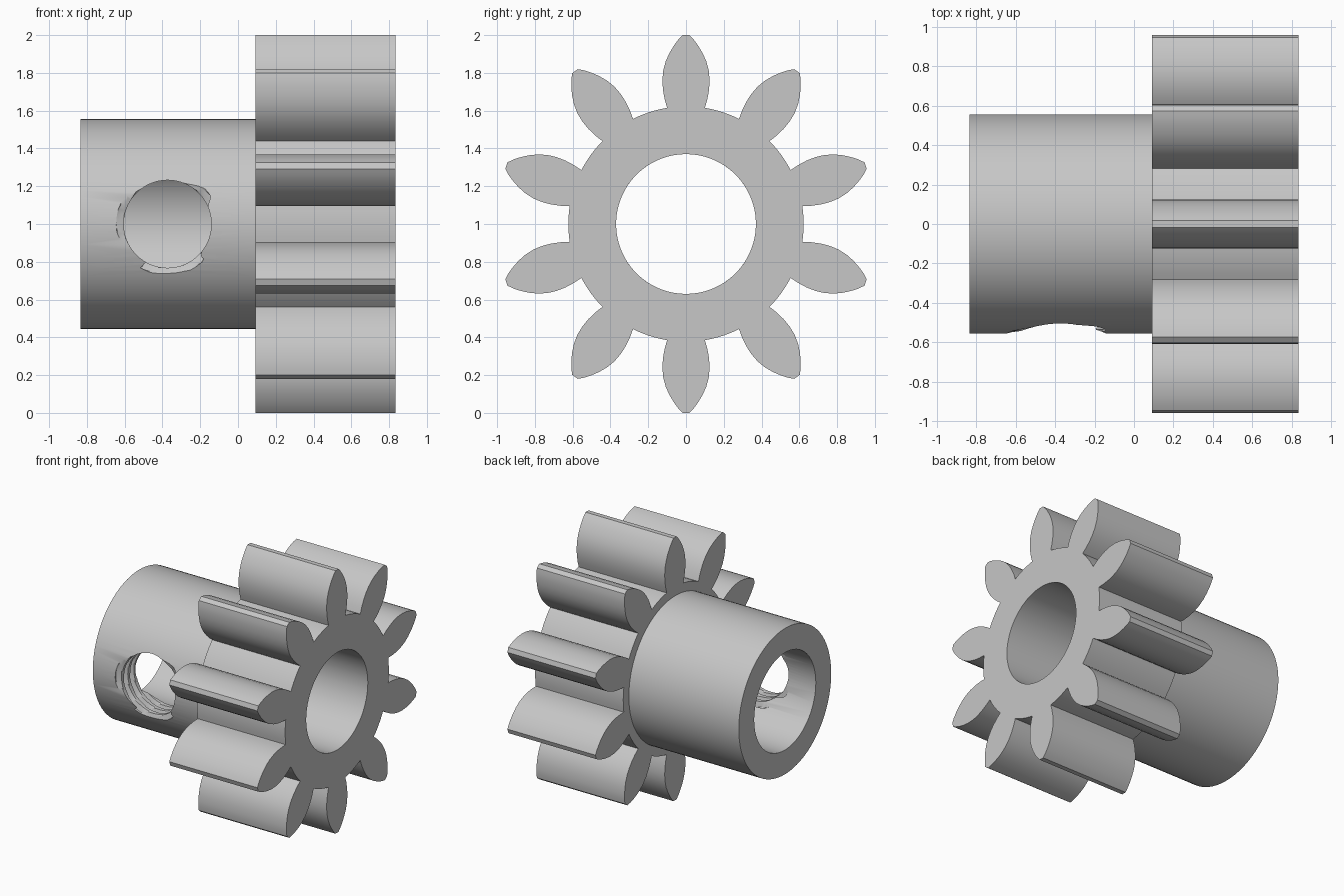
import bpy, bmesh
from math import sin, cos, pi, atan2, tau

if "Cube" in bpy.data.objects:
    bpy.data.objects.remove(bpy.data.objects["Cube"], do_unlink=True)

TEETH = 10
BORE, HUB_R, ROOT_R = 0.37, 0.555, 0.623
X_MIN, X_STEP, X_MAX = -0.833, 0.092, 0.833
AXIS_Z = 1.0

steel = bpy.data.materials.new("light grey steel")
steel.use_nodes = True
steel.diffuse_color = (0.57, 0.57, 0.57, 1)
steel.node_tree.nodes["Principled BSDF"].inputs["Base Color"].default_value = (0.57, 0.57, 0.57, 1)


def to_object(bm, name):
    bmesh.ops.recalc_face_normals(bm, faces=bm.faces[:])
    mesh = bpy.data.meshes.new(name)
    bm.to_mesh(mesh)
    bm.free()
    obj = bpy.data.objects.new(name, mesh)
    bpy.context.collection.objects.link(obj)
    mesh.materials.append(steel)
    return obj


def activate(obj):
    bpy.ops.object.select_all(action='DESELECT')
    obj.select_set(True)
    bpy.context.view_layer.objects.active = obj


def polar(bm, x, radius, angle, side=0.0):
    """Point around the shaft axis, shifted sideways across the radius."""
    y = radius * sin(angle) + side * cos(angle)
    z = radius * cos(angle) - side * sin(angle)
    return bm.verts.new((x, y, AXIS_Z + z))


def ring_faces(bm, x, outer_r, angles):
    outer = [polar(bm, x, outer_r, a) for a in angles]
    inner = [polar(bm, x, BORE, a) for a in angles]
    for i in range(len(angles)):
        bm.faces.new((outer[i - 1], outer[i], inner[i], inner[i - 1]))
    return outer


def extrude_x(bm, length):
    result = bmesh.ops.extrude_face_region(bm, geom=bm.faces[:])
    verts = [g for g in result["geom"] if isinstance(g, bmesh.types.BMVert)]
    bmesh.ops.translate(bm, verts=verts, vec=(length, 0, 0))


# Gear: ring with leaf-shaped teeth (radius, half width)
flank = [(0.66, 0.113), (0.71, 0.122), (0.76, 0.125), (0.81, 0.121), (0.86, 0.108),
         (0.905, 0.088), (0.945, 0.064), (0.975, 0.042), (1.0, 0.018)]
half_base = atan2(0.1, 0.615)
pitch_angle = tau / TEETH
BASE_STEPS, GAP_STEPS = 4, 6
angles = []
for t in range(TEETH):
    start = t * pitch_angle - half_base
    angles += [start + 2 * half_base * i / BASE_STEPS for i in range(BASE_STEPS)]
    gap = pitch_angle - 2 * half_base
    angles += [start + 2 * half_base + gap * i / GAP_STEPS for i in range(GAP_STEPS)]

bm = bmesh.new()
root = ring_faces(bm, X_STEP, ROOT_R, angles)
for t in range(TEETH):
    first = t * (BASE_STEPS + GAP_STEPS)
    base = root[first:first + BASE_STEPS + 1]
    a = t * pitch_angle
    right = [polar(bm, X_STEP, r, a, w) for r, w in flank]
    left = [polar(bm, X_STEP, r, a, -w) for r, w in reversed(flank)]
    bm.faces.new(base + right + left)
extrude_x(bm, X_MAX - X_STEP)
gear = to_object(bm, "gear")

# Hub: plain sleeve
bm = bmesh.new()
ring_faces(bm, X_MIN, HUB_R, [tau * i / 96 for i in range(96)])
extrude_x(bm, X_STEP - X_MIN)
hub = to_object(bm, "hub")

# Threaded set-screw hole through the front wall of the hub
HOLE_X, HOLE_R, DEPTH, PITCH = -0.373, 0.232, 0.04, 0.074
SEG, PER_TURN = 64, 12
bm = bmesh.new()
rows = []
for j in range(6 * PER_TURN + 1):
    y = -0.64 + j * PITCH / PER_TURN
    row = []
    for i in range(SEG):
        a = tau * i / SEG
        phase = ((y + HUB_R) / PITCH + a / tau - 0.47) % 1.0
        away = min(phase, 1 - phase)
        r = HOLE_R + DEPTH * max(0.0, min(1.0, (0.28 - away) / 0.14))
        row.append(bm.verts.new((HOLE_X + r * cos(a), y, AXIS_Z + r * sin(a))))
    rows.append(row)
for lower, upper in zip(rows, rows[1:]):
    for i in range(SEG):
        # split quads so the cutter has only flat faces
        bm.faces.new((lower[i - 1], lower[i], upper[i]))
        bm.faces.new((lower[i - 1], upper[i], upper[i - 1]))
for row in (rows[0], rows[-1]):
    bm.faces.new(row)
cutter = to_object(bm, "screw_hole_cutter")
cutter.hide_render = True

activate(hub)
cut = hub.modifiers.new("screw_hole", 'BOOLEAN')
cut.operation = 'DIFFERENCE'
cut.solver = 'EXACT'
cut.object = cutter
bpy.ops.object.modifier_apply(modifier=cut.name)
bpy.data.objects.remove(cutter, do_unlink=True)

for part in (gear, hub):
    activate(part)
    bpy.ops.object.shade_smooth_by_angle(angle=pi / 6)
